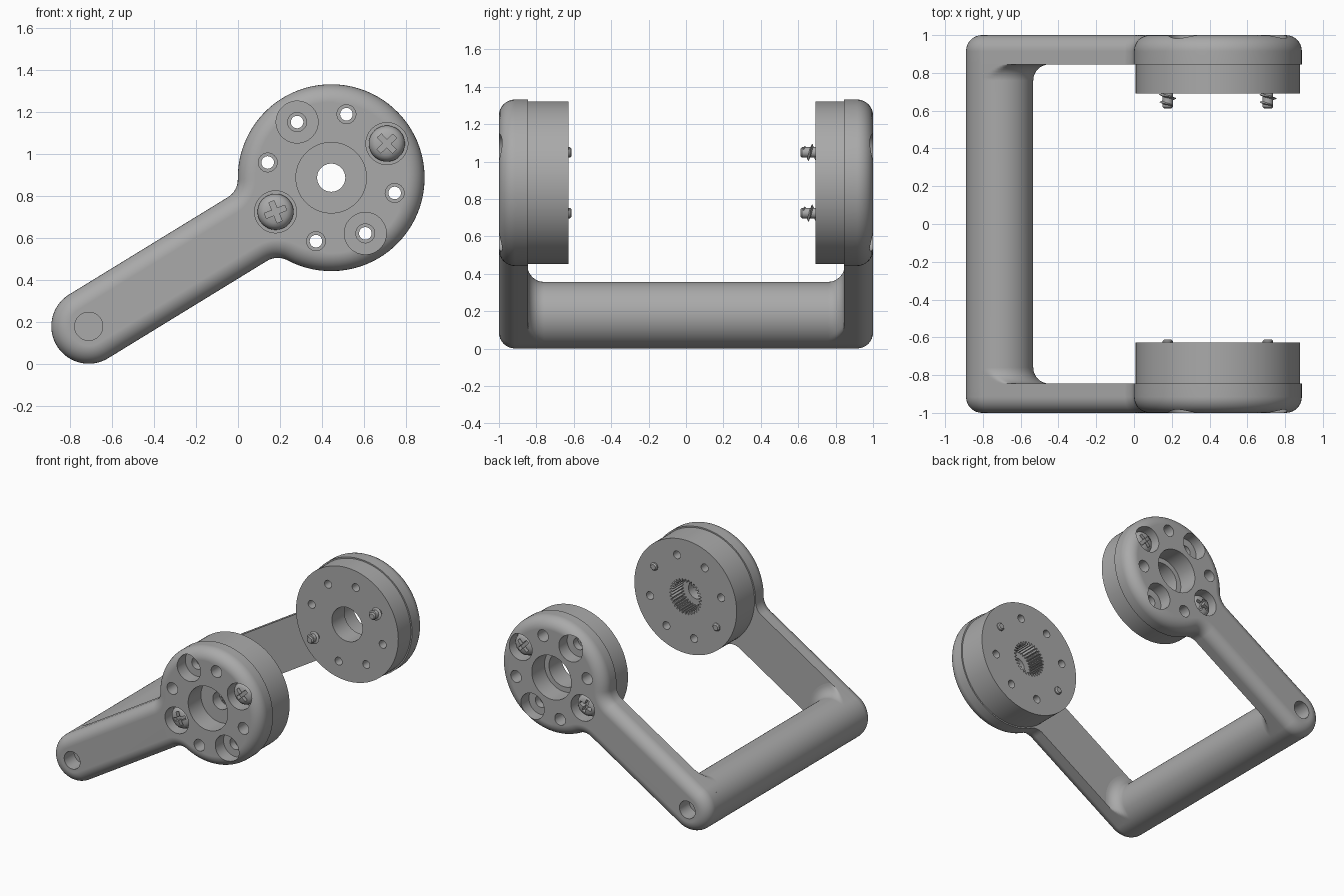
import bpy, bmesh
from math import sin, cos, pi, sqrt, radians, atan2
from mathutils import Matrix

if "Cube" in bpy.data.objects:
    bpy.data.objects.remove(bpy.data.objects["Cube"], do_unlink=True)

grey = bpy.data.materials.new("matte_grey")
grey.use_nodes = True
COLOUR = (0.4, 0.4, 0.4, 1)
grey.diffuse_color = COLOUR
grey.node_tree.nodes["Principled BSDF"].inputs["Base Color"].default_value = COLOUR

TILT = radians(31.5)          # slope of the arms
HUB_X, HUB_Z = 0.444, 0.887   # hub centre
HUB_R, ARM_R, BLEND_R = 0.445, 0.178, 0.1
REACH = 1.355                 # hub centre to crossbar axis
INNER, OUTER = 0.845, 1.0     # arm faces, measured from the middle
ROUND = 0.085
SCREW_RING = 0.311


def frame(side):
    """Local u along the arm, v across it, w outward from the middle."""
    c, s = cos(TILT), sin(TILT)
    return Matrix(((c, -s, 0, HUB_X), (0, 0, side, 0), (s, c, 0, HUB_Z), (0, 0, 0, 1)))


def loft(bm, rings):
    """Skin equal-length rings and cap both ends."""
    loops = [[bm.verts.new(p) for p in ring] for ring in rings]
    n = len(loops[0])
    for a, b in zip(loops, loops[1:]):
        for i in range(n):
            j = (i + 1) % n
            bm.faces.new((a[i], a[j], b[j], b[i]))
    bm.faces.new(loops[0][::-1])
    bm.faces.new(loops[-1])


def lathe(bm, profile, u=0, v=0, n=40):
    loft(bm, [[(u + r * cos(2 * pi * i / n), v + r * sin(2 * pi * i / n), w)
               for i in range(n)] for r, w in profile])


def make(name, bm, side):
    bm.transform(frame(side))
    bmesh.ops.recalc_face_normals(bm, faces=bm.faces)
    mesh = bpy.data.meshes.new(name)
    bm.to_mesh(mesh)
    bm.free()
    mesh.materials.append(grey)
    ob = bpy.data.objects.new(name, mesh)
    bpy.context.collection.objects.link(ob)
    return ob


def activate(ob):
    bpy.ops.object.select_all(action='DESELECT')
    ob.select_set(True)
    bpy.context.view_layer.objects.active = ob


def carve(ob, cutter):
    mod = ob.modifiers.new("holes", 'BOOLEAN')
    mod.operation, mod.solver, mod.object = 'DIFFERENCE', 'EXACT', cutter
    activate(ob)
    bpy.ops.object.modifier_apply(modifier=mod.name)
    bpy.data.objects.remove(cutter, do_unlink=True)


def finish(ob):
    activate(ob)
    bpy.ops.object.shade_smooth_by_angle(angle=radians(32))
    mod = ob.modifiers.new("even_shading", 'WEIGHTED_NORMAL')
    mod.keep_sharp = True


def arc(cu, cv, r, a0, a1, n):
    return [(cu + r * cos(a0 + (a1 - a0) * i / n), cv + r * sin(a0 + (a1 - a0) * i / n))
            for i in range(n + 1)]


def arm_outline(inset, w):
    """Round hub, straight arm and round end, with blended inner corners."""
    bv = ARM_R + BLEND_R
    bu = -sqrt((HUB_R + BLEND_R) ** 2 - bv ** 2)
    a = atan2(bv, bu)
    pts = arc(0, 0, HUB_R - inset, -a, a, 72)
    pts += arc(bu, bv, BLEND_R + inset, a - pi, -pi / 2, 8)[1:]
    pts += arc(-REACH, 0, ARM_R - inset, pi / 2, 3 * pi / 2, 32)
    pts += arc(bu, -bv, BLEND_R + inset, pi / 2, pi - a, 8)[:-1]
    return [(u, v, w) for u, v in pts]


def ring_spots(count=8):
    for k in range(count):
        a = 2 * pi * k / count
        yield k, SCREW_RING * cos(a), SCREW_RING * sin(a)


def build_arm(name, side):
    bm = bmesh.new()
    rings = [arm_outline(0, INNER)]
    for i in range(9):
        t = pi / 2 * i / 8
        rings.append(arm_outline(ROUND * (1 - cos(t)), OUTER - ROUND + ROUND * sin(t)))
    loft(bm, rings)
    arm = make(name, bm, side)
    cut = bmesh.new()
    lathe(cut, [(0.168, 0.8), (0.168, 1.1)], n=64)
    lathe(cut, [(0.067, 0.88), (0.067, 1.1)], u=-REACH)
    for k, u, v in ring_spots():
        if k % 2:
            lathe(cut, [(0.045, 0.8), (0.045, 1.1)], u, v, 24)
        else:
            lathe(cut, [(0.045, 0.8), (0.045, 0.9), (0.1, 0.9), (0.1, 1.1)], u, v)
    carve(arm, make("arm_cutter", cut, side))
    finish(arm)


def build_disc(name, side, face, splined):
    bm = bmesh.new()
    lathe(bm, [(0.435, face), (0.435, INNER)], n=96)
    disc = make(name, bm, side)
    cut = bmesh.new()
    if splined:
        # toothed socket stepping down to a plain through hole
        n = 128
        radii = [0.135 if i % 4 < 2 else 0.112 for i in range(n)]

        def ring(rs, w):
            return [(r * cos(2 * pi * i / n), r * sin(2 * pi * i / n), w)
                    for i, r in enumerate(rs)]
        loft(cut, [ring(radii, 0.5), ring(radii, 0.76),
                   ring([0.067] * n, 0.76), ring([0.067] * n, 0.95)])
    else:
        lathe(cut, [(0.13, 0.5), (0.13, 0.95)], n=64)
    for k, u, v in ring_spots():
        lathe(cut, [(0.03, 0.5), (0.03, 0.95)], u, v, 24)
    carve(disc, make("disc_cutter", cut, side))
    finish(disc)


def build_screw(name, side, u, v, turn):
    bm = bmesh.new()
    # shank, flat under-head and domed top
    lathe(bm, [(0.02, 0.612), (0.028, 0.62), (0.028, 0.9), (0.086, 0.9), (0.086, 0.925),
               (0.081, 0.943), (0.07, 0.956), (0.055, 0.964), (0.03, 0.968)], u, v, 36)
    screw = make(name, bm, side)
    # cross-shaped driver recess
    cut = bmesh.new()
    outline = []
    for q in range(4):
        for a, b in ((0.013, 0.013), (0.052, 0.013), (0.052, -0.013)):
            t = turn - q * pi / 2
            outline.append((u + a * cos(t) - b * sin(t), v + a * sin(t) + b * cos(t)))
    loft(cut, [[(x, y, w) for x, y in outline] for w in (0.93, 1.0)])
    carve(screw, make("recess_cutter", cut, side))
    finish(screw)
    # helical thread ridge
    bm = bmesh.new()
    steps, rings = 72, []
    for i in range(steps + 1):
        t, w = 6 * pi * i / steps, 0.628 + 0.12 * i / steps
        tip = 0.03 + 0.016 * min(1, i / 12)
        rings.append([(u + r * cos(t), v + r * sin(t), w + h)
                      for r, h in ((0.024, -0.009), (tip, 0), (0.024, 0.009))])
    loft(bm, rings)
    finish(make(name + "_thread", bm, side))


def build_crossbar():
    """Round bar whose ends flare into the arms on the arm side only."""
    n, flare, rings, stations = 96, 0.085, [], []
    for i in range(9):
        t = pi / 2 * i / 8
        stations.append((ARM_R + flare * (1 - sin(t)), INNER - flare * (1 - cos(t))))
    stations = [(r, -w) for r, w in stations] + [(r, w) for r, w in reversed(stations)]
    for f, w in stations:
        ring = []
        for i in range(n):
            a = 2 * pi * i / n
            r = min(f, ARM_R / max(abs(sin(a)), 0.01)) if cos(a) > 0 else ARM_R
            ring.append((-REACH + r * cos(a), r * sin(a), w))
        rings.append(ring)
    bm = bmesh.new()
    loft(bm, rings)
    finish(make("crossbar", bm, 1))


build_crossbar()
for label, side, face in (("front", -1, 0.628), ("back", 1, 0.692)):
    build_arm(label + "_arm", side)
    build_disc(label + "_disc", side, face, side < 0)
    build_screw(label + "_upper_screw", side, SCREW_RING, 0, radians(12))
    build_screw(label + "_lower_screw", side, -SCREW_RING, 0, radians(-10))
